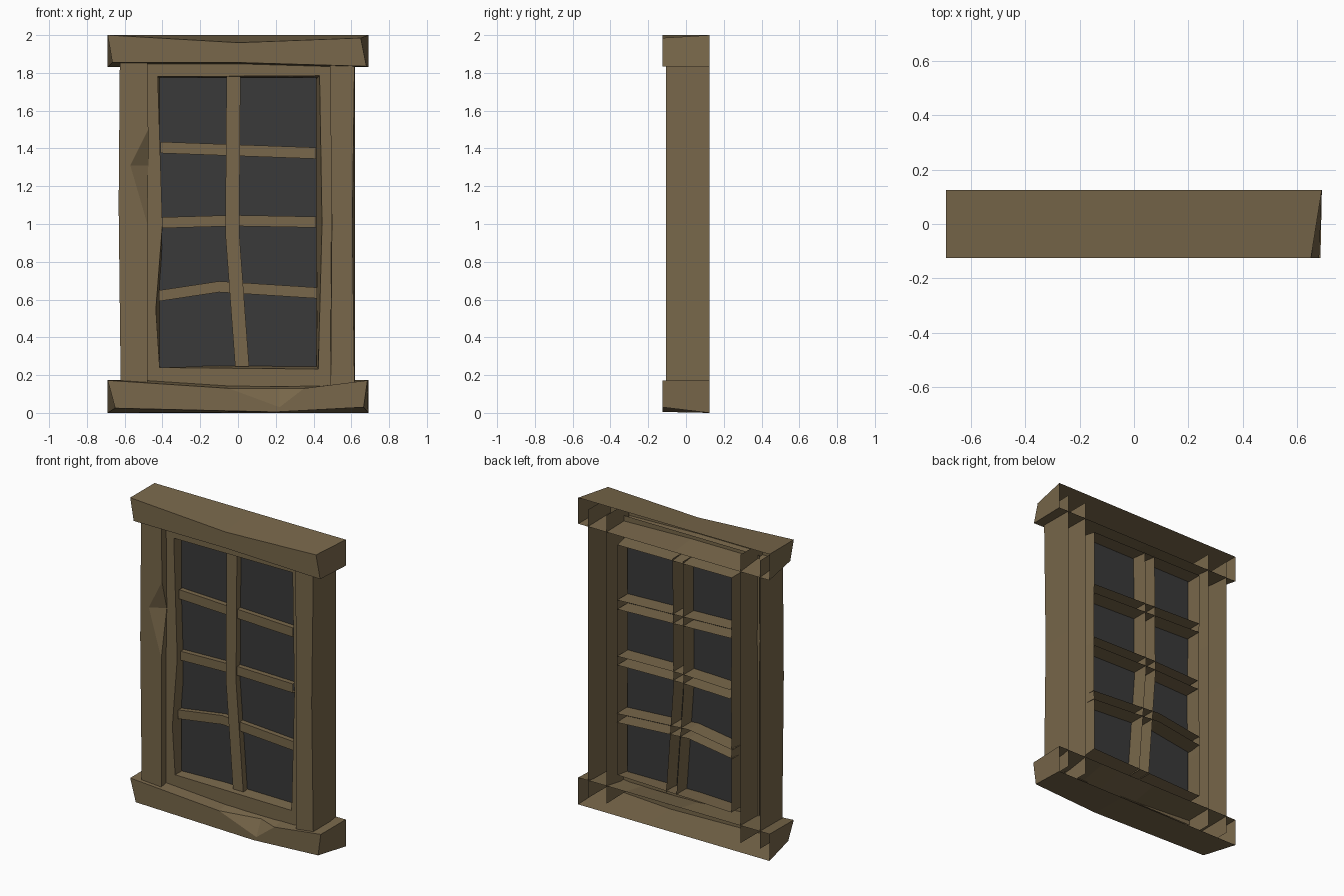
import bpy, bmesh

if "Cube" in bpy.data.objects:
    bpy.data.objects.remove(bpy.data.objects["Cube"])

BACK = 0.125


def material(name, rgb):
    m = bpy.data.materials.new(name)
    m.diffuse_color = (*rgb, 1)
    m.use_nodes = True
    m.node_tree.nodes["Principled BSDF"].inputs["Base Color"].default_value = m.diffuse_color
    return m


WOOD = material("brown_wood", (0.188, 0.136, 0.069))
GLASS = material("dark_glass", (0.042, 0.042, 0.042))


def finish(name, bm, mat):
    bmesh.ops.recalc_face_normals(bm, faces=bm.faces)
    # open shells: make sure the front faces look towards -y
    bm.normal_update()
    biggest = max(bm.faces, key=lambda f: f.calc_area() * abs(f.normal.y))
    if biggest.normal.y > 0:
        bmesh.ops.reverse_faces(bm, faces=bm.faces)
    ngons = [f for f in bm.faces if len(f.verts) > 4]
    bmesh.ops.triangulate(bm, faces=ngons)
    me = bpy.data.meshes.new(name)
    bm.to_mesh(me)
    bm.free()
    me.materials.append(mat)
    ob = bpy.data.objects.new(name, me)
    bpy.context.collection.objects.link(ob)
    return ob


def shell(name, y, outline, back=None, back_y=BACK, chip=None, skip=()):
    """Front face with walls running back, open behind.
    chip = (index of sunken corner, its depth y, chip point x, z)."""
    bm = bmesh.new()
    back = back or outline
    n = len(outline)
    fv = [bm.verts.new((x, y, z)) for x, z in outline]
    bv = [bm.verts.new((x, back_y, z)) for x, z in back]
    face = list(fv)
    if chip:
        k, depth, cx, cz = chip
        fv[k].co.y = depth
        tip = bm.verts.new((cx, y, cz))
        face[k] = tip
        bm.faces.new((fv[k - 1], fv[k], tip))
        bm.faces.new((fv[k], fv[(k + 1) % n], tip))
    bm.faces.new(face)
    for i in range(n):
        if i not in skip:
            j = (i + 1) % n
            bm.faces.new((fv[j], fv[i], bv[i], bv[j]))
    return finish(name, bm, WOOD)


# Lintel: square at the back, worn and dipping at the front
shell("lintel", -0.125,
      [(-0.665, 1.855), (0.0, 1.855), (0.68, 1.835), (0.65, 1.985), (0.0, 1.96), (-0.69, 2.0)],
      [(-0.69, 1.83), (0.0, 1.83), (0.69, 1.83), (0.69, 2.0), (0.0, 2.0), (-0.69, 2.0)])

# Sill with a chip in its upper front edge
shell("sill", -0.125,
      [(-0.65, 0.025), (0.2, 0.005), (0.665, 0.03), (0.685, 0.172), (0.35, 0.13),
       (0.22, 0.13), (-0.05, 0.13), (-0.69, 0.172)],
      [(-0.69, 0), (0.2, 0), (0.69, 0), (0.69, 0.175), (0.35, 0.175),
       (0.22, 0.175), (-0.05, 0.175), (-0.69, 0.175)],
      chip=(5, -0.075, 0.22, 0.03))

# Side posts, ends hidden in lintel and sill
shell("left_post", -0.105,
      [(-0.62, 0.06), (-0.48, 0.06), (-0.48, 1.0), (-0.475, 1.31), (-0.475, 1.5),
       (-0.48, 1.94), (-0.625, 1.94), (-0.632, 1.1)],
      [(-0.62, 0.06), (-0.48, 0.06), (-0.48, 1.0), (-0.48, 1.31), (-0.48, 1.5),
       (-0.48, 1.94), (-0.62, 1.94), (-0.62, 1.1)],
      chip=(3, -0.055, -0.57, 1.31), skip=(0, 5))
shell("right_post", -0.105,
      [(0.49, 0.06), (0.618, 0.06), (0.605, 1.0), (0.618, 1.94), (0.485, 1.94), (0.497, 1.0)],
      [(0.485, 0.06), (0.62, 0.06), (0.62, 1.0), (0.62, 1.94), (0.485, 1.94), (0.485, 1.0)],
      skip=(0, 3))

# Sash frame: front ring and inner reveal
bm = bmesh.new()
outer = [(-0.49, 0.14), (0.5, 0.14), (0.5, 1.0), (0.5, 1.87), (-0.49, 1.87), (-0.49, 1.0), (-0.49, 0.55)]
inner = [(-0.415, 0.24), (0.425, 0.232), (0.445, 1.0), (0.432, 1.785), (-0.425, 1.78), (-0.4, 1.0), (-0.435, 0.55)]
rear = [(-0.412, 0.24), (0.41, 0.265), (0.415, 1.0), (0.41, 1.765), (-0.412, 1.77), (-0.41, 1.0), (-0.412, 0.55)]
rings = [[bm.verts.new((x, y, z)) for x, z in pts]
         for pts, y in ((outer, -0.055), (inner, -0.055), (rear, 0.12))]
for a, b in zip(rings, rings[1:]):
    for i in range(len(a)):
        j = (i + 1) % len(a)
        bm.faces.new((a[i], a[j], b[j], b[i]))
finish("sash_frame", bm, WOOD)

# Glass sheet
bm = bmesh.new()
bm.faces.new([bm.verts.new((x, 0.012, z)) for x, z in
              ((-0.415, 0.235), (0.415, 0.235), (0.415, 1.775), (-0.415, 1.775))])
finish("glass_pane", bm, GLASS)


def bar(name, path, half, y, upright=False):
    """Crooked glazing bar: front strip plus two side walls."""
    dx, dz = (half, 0) if upright else (0, half)
    bm = bmesh.new()
    rows = [[bm.verts.new(p) for p in ((x - dx, 0.12, z - dz), (x - dx, y, z - dz),
                                       (x + dx, y, z + dz), (x + dx, 0.12, z + dz))]
            for x, z in path]
    for a, b in zip(rows, rows[1:]):
        for k in range(3):
            bm.faces.new((a[k], a[k + 1], b[k + 1], b[k]))
    finish(name, bm, WOOD)


# Glazing bars
bar("upright_bar", [(0.022, 0.245), (-0.03, 0.95), (-0.024, 1.78)], 0.037, -0.03, True)
bar("upper_bar", [(-0.41, 1.405), (0.412, 1.375)], 0.03, -0.02)
bar("middle_bar", [(-0.4, 1.007), (-0.02, 1.018), (0.412, 1.01)], 0.029, -0.02)
bar("lower_bar", [(-0.418, 0.62), (-0.1, 0.668), (0.418, 0.635)], 0.029, -0.02)
